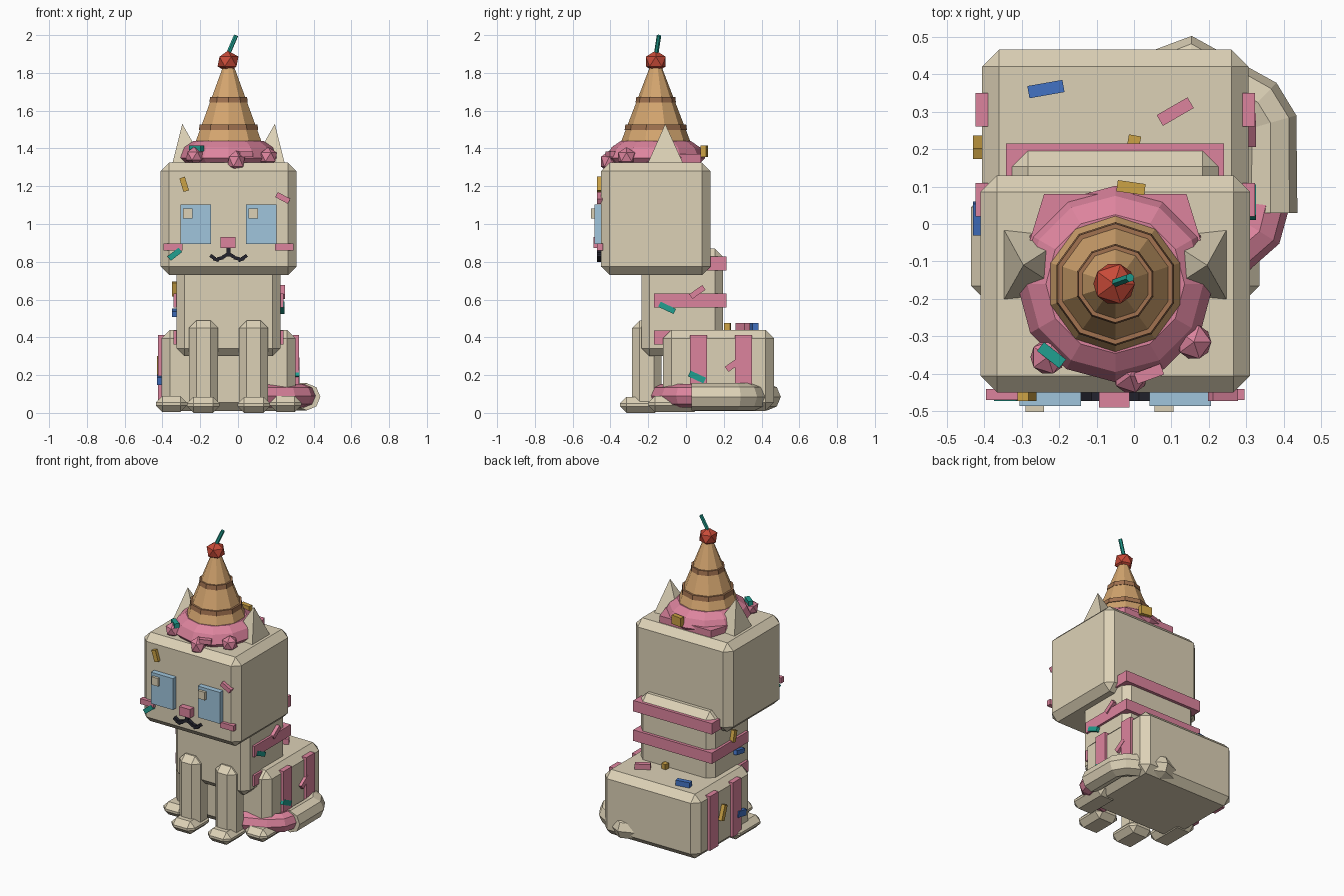
import bpy, bmesh, math
from mathutils import Matrix, Vector

if "Cube" in bpy.data.objects:
    bpy.data.objects.remove(bpy.data.objects["Cube"])


def material(name, rgb):
    m = bpy.data.materials.new(name)
    m.diffuse_color = (*rgb, 1)
    m.use_nodes = True
    m.node_tree.nodes["Principled BSDF"].inputs["Base Color"].default_value = m.diffuse_color
    return m


CREAM = material("cream", (0.72, 0.64, 0.47))
PINK = material("pink", (0.72, 0.23, 0.34))
TAN = material("wafer_tan", (0.66, 0.38, 0.16))
BROWN = material("wafer_brown", (0.36, 0.17, 0.08))
RED = material("cherry_red", (0.58, 0.07, 0.04))
GOLD = material("gold", (0.60, 0.36, 0.06))
BLUE = material("blue", (0.055, 0.17, 0.55))
TEAL = material("teal", (0.015, 0.35, 0.28))
SKY = material("eye_blue", (0.35, 0.56, 0.72))
BLACK = material("black", (0.017, 0.017, 0.027))
CX, CY = -0.05, -0.16  # body centre line, cone axis


def finish(name, bm, mat):
    bmesh.ops.recalc_face_normals(bm, faces=bm.faces)
    me = bpy.data.meshes.new(name)
    bm.to_mesh(me)
    bm.free()
    me.materials.append(mat)
    ob = bpy.data.objects.new(name, me)
    bpy.context.collection.objects.link(ob)
    return ob


def box(name, x, y, z, mat, bevel=0.0):
    """Box from (min, max) pairs, with optional one-step chamfer."""
    bm = bmesh.new()
    lo, hi = Vector((x[0], y[0], z[0])), Vector((x[1], y[1], z[1]))
    bmesh.ops.create_cube(bm, size=1, matrix=Matrix.Translation((lo + hi) / 2)
                          @ Matrix.Diagonal((*(hi - lo), 1)))
    if bevel:
        bmesh.ops.bevel(bm, geom=bm.edges[:], offset=bevel, segments=1,
                        affect='EDGES', profile=0.5)
    return finish(name, bm, mat)


def bar(name, centre, size, axis, degrees, mat):
    """Small box turned about one axis."""
    bm = bmesh.new()
    bmesh.ops.create_cube(bm, size=1, matrix=Matrix.Translation(centre)
                          @ Matrix.Rotation(math.radians(degrees), 4, axis)
                          @ Matrix.Diagonal((*size, 1)))
    return finish(name, bm, mat)


def lathe(name, profile, sides, mat, turn=0.0):
    """Closed (radius, z) profile spun about the cone axis."""
    bm = bmesh.new()
    rings = []
    for i in range(sides):
        a = turn + 2 * math.pi * i / sides
        rings.append([bm.verts.new((CX + r * math.cos(a), CY + r * math.sin(a), z))
                      for r, z in profile])
    n = len(profile)
    for i in range(sides):
        p, q = rings[i], rings[(i + 1) % sides]
        for j in range(n):
            k = (j + 1) % n
            bm.faces.new((p[j], q[j], q[k], p[k]))
    return finish(name, bm, mat)


def ball(name, centre, scale, mat):
    bm = bmesh.new()
    bmesh.ops.create_icosphere(bm, subdivisions=1, radius=1,
                               matrix=Matrix.Translation(centre) @ Matrix.Diagonal((*scale, 1)))
    return finish(name, bm, mat)


def tube(name, points, radius, mat):
    """Eight-sided tube along a polyline."""
    cu = bpy.data.curves.new(name + "_path", 'CURVE')
    cu.dimensions = '3D'
    cu.bevel_depth, cu.bevel_resolution, cu.use_fill_caps = radius, 2, True
    s = cu.splines.new('POLY')
    s.use_smooth = False
    s.points.add(len(points) - 1)
    for p, co in zip(s.points, points):
        p.co = (*co, 1)
    tmp = bpy.data.objects.new(name + "_path", cu)
    bpy.context.collection.objects.link(tmp)
    dg = bpy.context.evaluated_depsgraph_get()
    me = bpy.data.meshes.new_from_object(tmp.evaluated_get(dg))
    bpy.data.objects.remove(tmp)
    bm = bmesh.new()
    bm.from_mesh(me)
    bmesh.ops.remove_doubles(bm, verts=bm.verts, dist=1e-4)
    for f in bm.faces:
        f.smooth = False
        f.material_index = 0
    return finish(name, bm, mat)


# Body blocks
box("head", (-0.41, 0.31), (-0.45, 0.13), (0.73, 1.325), CREAM, 0.045)
box("torso", (-0.325, 0.225), (-0.235, 0.195), (0.30, 0.87), CREAM, 0.042)
box("haunches", (-0.405, 0.305), (-0.122, 0.465), (0.01, 0.44), CREAM, 0.045)

# Legs, paws, ears, haunch stripes and eyes, mirrored about the centre line
for s, side in ((-1, "left"), (1, "right")):
    def span(a, b):
        return tuple(sorted((CX + s * a, CX + s * b)))
    box(side + "_front_leg", span(0.056, 0.21), (-0.285, -0.13), (0.02, 0.49), CREAM, 0.04)
    box(side + "_front_paw", span(0.048, 0.22), (-0.35, -0.13), (0.0, 0.085), CREAM, 0.035)
    box(side + "_hind_paw", span(0.22, 0.385), (-0.20, 0.08), (0.005, 0.09), CREAM, 0.035)
    for y in (0.02, 0.26):
        box(side + "_haunch_stripe", span(0.34, 0.373), (y, y + 0.09), (0.05, 0.413), PINK)
    box(side + "_eye", span(0.092, 0.255), (-0.485, -0.44), (0.893, 1.103), SKY)
    box(side + "_cheek", span(0.245, 0.345), (-0.47, -0.44), (0.86, 0.897), PINK)
    hx = CX + (-0.24 if s < 0 else 0.105)
    box(side + "_eye_glint", (hx, hx + 0.05), (-0.502, -0.48), (1.03, 1.083), CREAM)
    # ear: four-sided spike leaning outward
    bm = bmesh.new()
    base = [bm.verts.new((CX + s * a, y, 1.31))
            for a, y in ((0.30, -0.01), (0.30, -0.207), (0.12, -0.19), (0.12, -0.03))]
    tip = bm.verts.new((CX + s * 0.245, -0.11, 1.53))
    bm.faces.new(base)
    for i in range(4):
        bm.faces.new((base[i], base[(i + 1) % 4], tip))
    finish(side + "_ear", bm, CREAM)
    # mouth curve
    for dx, z, deg in ((0.018, 0.832, -32), (0.045, 0.818, -15), (0.066, 0.812, 20),
                       (0.084, 0.825, 35)):
        bar(side + "_mouth", (CX + s * dx, -0.457, z), (0.032, 0.03, 0.018), 'Y',
            -s * deg, BLACK)

box("nose", (-0.093, -0.012), (-0.49, -0.44), (0.873, 0.932), PINK)
box("mouth_stem", (-0.061, -0.041), (-0.472, -0.44), (0.828, 0.874), BLACK)

# Bands around the sides and back of the torso
for z in (0.362, 0.558, 0.755):
    box("torso_band", (-0.342, 0.24), (-0.17, 0.215), (z, z + 0.073), PINK)

# Tail wrapping around the right side, with a pink tip
tube("tail", [(0.06, 0.39, 0.085), (0.15, 0.43, 0.085), (0.33, 0.325, 0.085),
              (0.364, 0.27, 0.085), (0.364, 0.03, 0.085)], 0.072, CREAM)
tube("tail_tip", [(0.352, 0.05, 0.09), (0.335, -0.02, 0.09), (0.27, -0.075, 0.09),
                  (0.13, -0.13, 0.09)], 0.062, PINK)

# Frosting: wide plate, ring and drips
bm = bmesh.new()
outline = [(0.19, 0.24), (0.23, 0.11), (0.23, -0.05), (-0.23, -0.05), (-0.23, 0.11), (-0.19, 0.24)]
foot = bm.faces.new([bm.verts.new((CX + x, CY + y, 1.31)) for x, y in outline])
up = bmesh.ops.extrude_face_region(bm, geom=[foot])
bmesh.ops.translate(bm, vec=(0, 0, 0.06),
                    verts=[v for v in up["geom"] if isinstance(v, bmesh.types.BMVert)])
finish("frosting_plate", bm, PINK)
lathe("frosting", [(0.12, 1.31), (0.225, 1.31), (0.262, 1.35), (0.235, 1.405),
                   (0.185, 1.44), (0.12, 1.44)], 12, PINK, math.pi / 12 * 0)
for x, y, z, h in ((-0.23, -0.355, 1.36, 0.05), (-0.01, -0.405, 1.33, 0.06),
                   (0.16, -0.315, 1.355, 0.052)):
    ball("frosting_drip", (x, y, z), (0.052, 0.052, h), PINK)

# Wafer cone with two ridges, cherry and stem
T = math.pi / 2
lathe("wafer_cone", [(0.0005, 1.40), (0.19, 1.40), (0.18, 1.445), (0.028, 1.84), (0.0005, 1.84)],
      10, TAN, T)
for r, z, h in ((0.165, 1.497, 0.03), (0.107, 1.643, 0.03)):
    lathe("wafer_ridge", [(r - 0.05, z), (r, z), (r - 0.004, z + h), (r - 0.05, z + h)],
          10, BROWN, T)
ball("cherry", (-0.053, -0.16, 1.86), (0.062, 0.062, 0.058), RED)
stem = Vector((0.045, 0.016, 0.105))
bm = bmesh.new()
bmesh.ops.create_cone(bm, cap_ends=True, segments=6, radius1=0.012, radius2=0.012,
                      depth=stem.length,
                      matrix=Matrix.Translation((-0.033, -0.151, 1.945))
                      @ stem.to_track_quat('Z', 'Y').to_matrix().to_4x4())
finish("cherry_stem", bm, TEAL)

# Sprinkles: centre, size, axis, angle, colour
L, W, D = 0.075, 0.03, 0.03
for c, size, axis, deg, mat in (
        ((-0.285, -0.457, 1.21), (W, D, L), 'Y', -17, GOLD),
        ((-0.335, -0.457, 0.84), (L, D, W), 'Y', -38, TEAL),
        ((0.237, -0.457, 1.138), (L, D, W), 'Y', 28, PINK),
        ((-0.22, -0.35, 1.40), (L, W, D), 'Z', -38, TEAL),
        ((0.04, -0.40, 1.37), (L, W, D), 'Z', 20, PINK),
        ((-0.008, 0.097, 1.385), (L, W, 0.06), 'Z', -8, GOLD),
        ((-0.235, 0.36, 0.455), (0.095, 0.033, 0.04), 'Z', 10, BLUE),
        ((0.11, 0.30, 0.455), (0.095, 0.033, 0.04), 'Z', 30, PINK),
        ((0.0, 0.22, 0.455), (0.033, 0.033, 0.04), 'Z', -10, GOLD),
        ((-0.29, -0.035, 1.325), (0.025, 0.012, 0.01), 'Z', 10, BLUE),
        ((-0.335, -0.02, 0.655), (D, W, L), 'X', 15, GOLD),
        ((-0.335, -0.08, 0.53), (D, 0.085, W), 'X', 10, BLUE),
        ((-0.415, 0.205, 0.25), (D, W, 0.10), 'X', 20, GOLD),
        ((-0.415, 0.015, 0.175), (D, 0.085, 0.04), 'X', 10, BLUE),
        ((0.23, -0.10, 0.556), (D, 0.09, W), 'X', -25, TEAL),
        ((0.233, 0.06, 0.64), (D, 0.085, W), 'X', 35, PINK),
        ((0.31, 0.058, 0.19), (D, 0.09, 0.033), 'X', -25, TEAL),
        ((0.31, 0.25, 0.255), (D, 0.085, 0.033), 'X', 35, PINK)):
    bar("sprinkle", c, size, axis, deg, mat)
